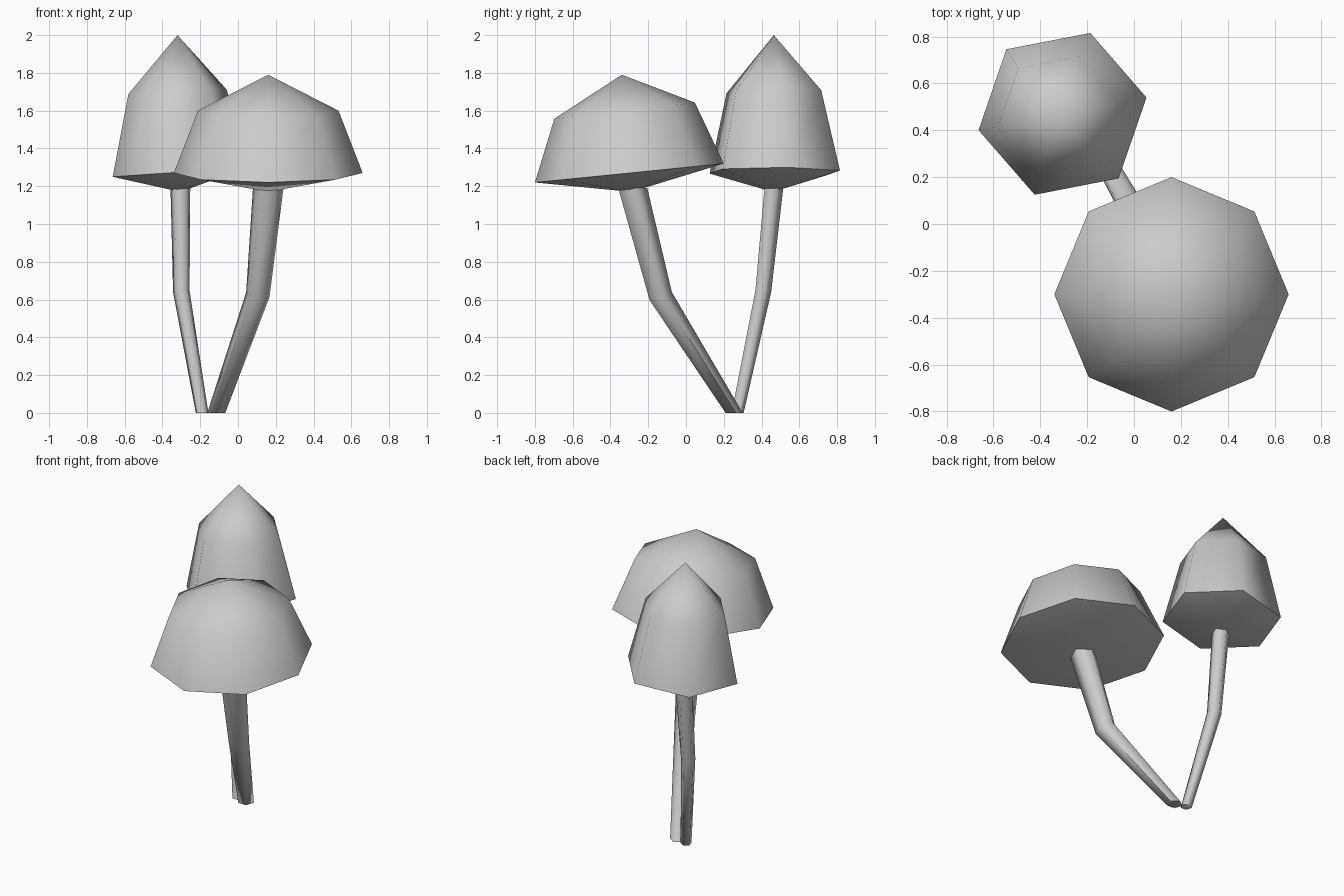
import bpy
import bmesh
import math
from mathutils import Vector

old = bpy.data.objects.get("Cube")
if old:
    bpy.data.objects.remove(old, do_unlink=True)

grey = bpy.data.materials.new("plain grey")
grey.use_nodes = True
GREY = (0.6, 0.6, 0.6, 1)
grey.diffuse_color = GREY
grey.node_tree.nodes["Principled BSDF"].inputs["Base Color"].default_value = GREY


def loft(name, rings, sides, turn, tip=None, base=None):
    """Skin rings of (centre, radius, tilt x, tilt y); close each end with a point or a flat face."""
    bm = bmesh.new()
    loops = []
    for centre, radius, tilt_x, tilt_y in rings:
        loop = []
        for i in range(sides):
            a = math.radians(turn) + math.tau * i / sides
            dx, dy = radius * math.cos(a), radius * math.sin(a)
            offset = Vector((dx, dy, tilt_x * dx + tilt_y * dy))
            loop.append(bm.verts.new(Vector(centre) + offset))
        loops.append(loop)
    for low, high in zip(loops, loops[1:]):
        for i in range(sides):
            j = (i + 1) % sides
            bm.faces.new((low[i], low[j], high[j], high[i]))
    for loop, point in ((loops[0], base), (loops[-1], tip)):
        if point is None:
            bm.faces.new(loop)
            continue
        end = bm.verts.new(point)
        for i in range(sides):
            bm.faces.new((loop[i], loop[(i + 1) % sides], end))
    bmesh.ops.recalc_face_normals(bm, faces=bm.faces)
    mesh = bpy.data.meshes.new(name)
    bm.to_mesh(mesh)
    bm.free()
    mesh.materials.append(grey)
    obj = bpy.data.objects.new(name, mesh)
    bpy.context.collection.objects.link(obj)
    bpy.ops.object.select_all(action="DESELECT")
    obj.select_set(True)
    bpy.context.view_layer.objects.active = obj
    bpy.ops.object.shade_smooth_by_angle(angle=math.radians(75))


# Broad mushroom at the front
loft("broad_cap",
     [((0.16, -0.3, 1.27), 0.5, 0, 0.1),
      ((0.16, -0.325, 1.6), 0.372, 0, 0.115)],
     8, 0, tip=(0.16, -0.34, 1.79), base=(0.16, -0.29, 1.17))
loft("broad_stem",
     [((-0.115, 0.25, 0), 0.05, 0, 0),
      ((0.105, -0.14, 0.62), 0.065, -0.2, 0.3),
      ((0.16, -0.29, 1.19), 0.085, 0, 0)],
     5, 18)

# Tall mushroom at the back
loft("tall_cap",
     [((-0.305, 0.47, 1.275), 0.365, 0.07, 0),
      ((-0.32, 0.465, 1.7), 0.265, 0.04, 0.02)],
     6, 11, tip=(-0.32, 0.465, 2), base=(-0.305, 0.46, 1.17))
loft("tall_stem",
     [((-0.19, 0.27, 0), 0.035, 0, 0),
      ((-0.3, 0.405, 0.645), 0.046, 0.1, -0.1),
      ((-0.305, 0.46, 1.19), 0.055, 0, 0)],
     5, 18)
